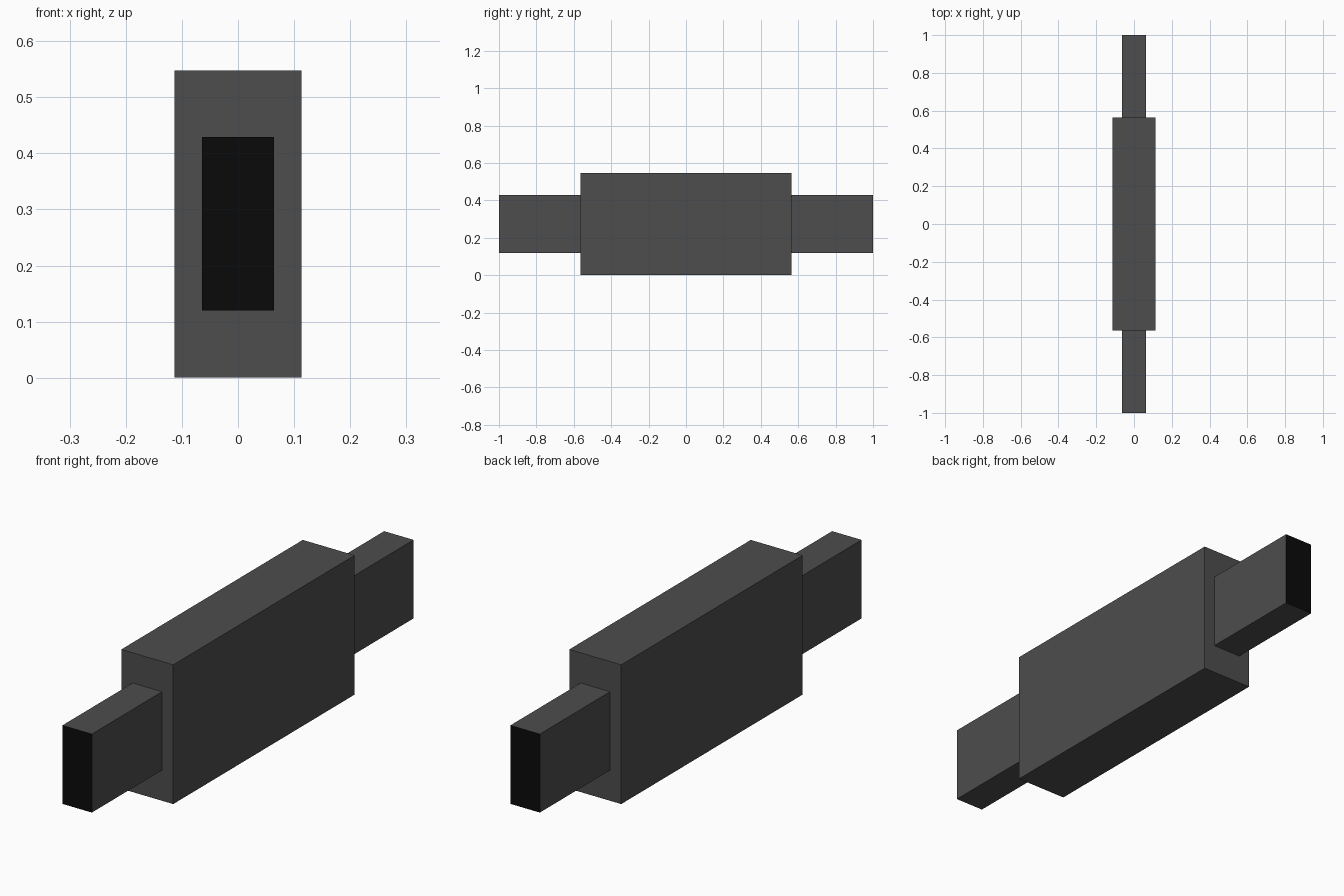
import bpy
import bmesh
from mathutils import Matrix

if "Cube" in bpy.data.objects:
    bpy.data.objects.remove(bpy.data.objects["Cube"])


def material(name, rgb):
    mat = bpy.data.materials.new(name)
    mat.diffuse_color = (*rgb, 1.0)
    mat.use_nodes = True
    mat.node_tree.nodes["Principled BSDF"].inputs["Base Color"].default_value = mat.diffuse_color
    return mat


GREY = material("dark_grey", (0.075, 0.075, 0.075))
BLACK = material("black", (0.003, 0.003, 0.003))


def box(name, lo, hi, end_dir=0):
    """Box between two corners; the end face towards end_dir on y is black."""
    size = [b - a for a, b in zip(lo, hi)]
    centre = [(a + b) / 2 for a, b in zip(lo, hi)]
    bm = bmesh.new()
    bmesh.ops.create_cube(bm, size=1, matrix=Matrix.Diagonal((*size, 1)))
    bm.normal_update()
    for face in bm.faces:
        face.material_index = int(face.normal.y * end_dir > 0.9)
    mesh = bpy.data.meshes.new(name)
    bm.to_mesh(mesh)
    bm.free()
    mesh.materials.append(GREY)
    mesh.materials.append(BLACK)
    obj = bpy.data.objects.new(name, mesh)
    obj.location = centre
    bpy.context.collection.objects.link(obj)
    return obj


# Main block
BODY_Y = 0.564
box("body", (-0.113, -BODY_Y, 0), (0.113, BODY_Y, 0.548))

# Narrow stubs with black end faces
for name, side in (("front_stub", -1), ("back_stub", 1)):
    y0, y1 = sorted((side * BODY_Y, side * 1.0))
    box(name, (-0.064, y0, 0.12), (0.064, y1, 0.429), side)
